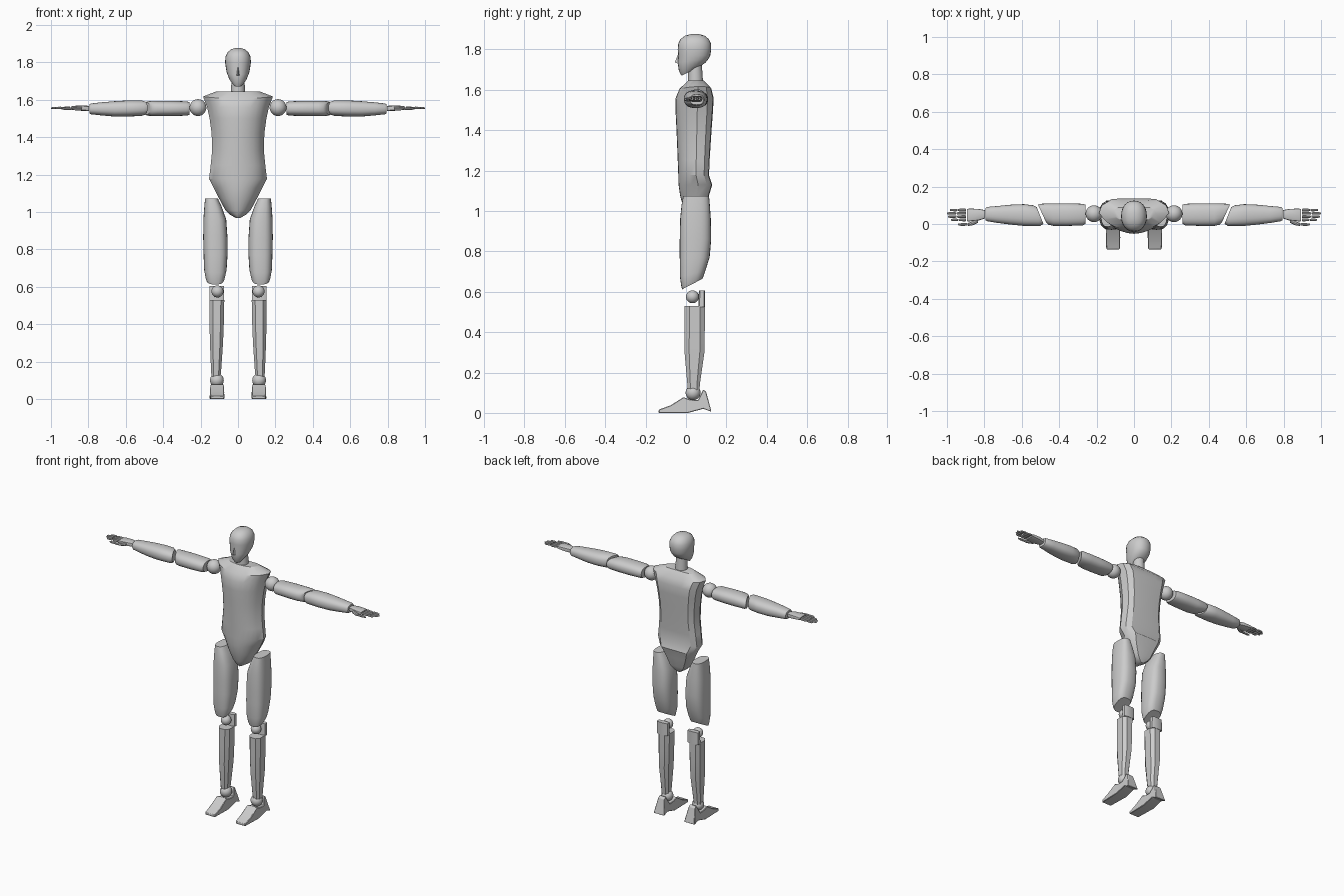
import bpy, bmesh, math
from math import sin, cos, pi, radians


def finish(name, bm, mirror=False, bevel=0.0, angle=32):
    bmesh.ops.recalc_face_normals(bm, faces=bm.faces)
    me = bpy.data.meshes.new(name)
    bm.to_mesh(me)
    bm.free()
    ob = bpy.data.objects.new(name, me)
    bpy.context.collection.objects.link(ob)
    if bevel:
        b = ob.modifiers.new("bevel", 'BEVEL')
        b.width, b.segments = bevel, 1
    if mirror:
        ob.modifiers.new("mirror", 'MIRROR').use_mirror_merge = False
    bpy.ops.object.select_all(action='DESELECT')
    ob.select_set(True)
    bpy.context.view_layer.objects.active = ob
    bpy.ops.object.shade_smooth_by_angle(angle=radians(angle))
    return ob


def skin(bm, rings):
    loops = [[bm.verts.new(p) for p in r] for r in rings]
    n = len(loops[0])
    for a, b in zip(loops, loops[1:]):
        for i in range(n):
            j = (i + 1) % n
            bm.faces.new((a[i], a[j], b[j], b[i]))
    bm.faces.new(loops[0][::-1])
    bm.faces.new(loops[-1])


def ring(axis, t, cy, ry, c, r, tilt=0.0, n=24, p=2.4, phase=0.0):
    """Superellipse section at t along an axis, tilted along y."""
    pts = []
    for i in range(n):
        a = 2 * pi * i / n + phase
        u = math.copysign(abs(cos(a)) ** (2 / p), cos(a))
        v = math.copysign(abs(sin(a)) ** (2 / p), sin(a))
        along, y, side = t + tilt * u, cy + ry * u, c + r * v
        pts.append((along, y, side) if axis == 'x' else (side, y, along))
    return pts


def limb(name, axis, rows, mirror=True, **kw):
    bm = bmesh.new()
    skin(bm, [ring(axis, *row, **kw) for row in rows])
    return finish(name, bm, mirror)


def ball(name, co, r):
    bm = bmesh.new()
    bmesh.ops.create_uvsphere(bm, u_segments=24, v_segments=14, radius=r)
    bmesh.ops.translate(bm, verts=bm.verts, vec=co)
    finish(name, bm, True)


# torso: rounded chest, faceted flanks, flat back, tapering pelvis
half = [(0, 0), (.2, .015), (.4, .06), (.6, .14), (.76, .25), (.86, .36),
        (1, .58), (.92, .84), (.72, .98), (.35, 1.0), (0, 1.0)]
section = half + [(-u, v) for u, v in half[-2:0:-1]]
body = [(.968, .012, .015, .08, 0), (.985, .042, .0, .09, 0),
        (1.01, .068, -.01, .10, 0), (1.07, .10, -.028, .112, 0),
        (1.13, .13, -.037, .130, 0), (1.177, .155, -.038, .114, 0),
        (1.25, .146, -.041, .117, 0), (1.33, .138, -.044, .122, 0),
        (1.42, .141, -.048, .128, 0), (1.50, .152, -.052, .134, 0),
        (1.56, .165, -.051, .137, 0), (1.605, .187, -.032, .125, -.012),
        (1.645, .115, .01, .09, 0)]
bm = bmesh.new()
skin(bm, [[(u * hx, yf + v * (yb - yf), z - d * u * u) for u, v in section]
          for z, hx, yf, yb, d in body])
finish("torso", bm)

# head and neck
limb("neck", 'z', [(1.63, .047, .038, 0, .038), (1.73, .045, .033, 0, .034)], False, p=2)
limb("head", 'z', [
    (1.69, .018, .040, 0, .028, .020), (1.713, .030, .065, 0, .047, .020),
    (1.745, .036, .077, 0, .060, .010), (1.77, .041, .079, 0, .065),
    (1.80, .042, .083, 0, .069), (1.83, .043, .081, 0, .067),
    (1.852, .043, .070, 0, .057), (1.868, .044, .048, 0, .040),
    (1.876, .045, .020, 0, .017)], False, p=2.2)
bm = bmesh.new()
for co in [(-.013, -.03, 1.727), (.013, -.03, 1.727), (0, -.056, 1.735),
           (0, -.037, 1.782), (0, -.02, 1.75)]:
    bm.verts.new(co)
bmesh.ops.convex_hull(bm, input=bm.verts)
finish("nose", bm)

# arms
ball("shoulder_joint", (.214, .055, 1.558), .045)
limb("upper_arm", 'x', [
    (.258, .052, .050, 1.553, .033), (.275, .050, .058, 1.553, .038),
    (.36, .050, .060, 1.553, .041), (.43, .050, .060, 1.553, .041),
    (.478, .052, .056, 1.553, .039, .022), (.491, .055, .048, 1.553, .033, .022)])
limb("forearm", 'x', [
    (.502, .045, .045, 1.555, .036, .018), (.52, .045, .055, 1.555, .042, .018),
    (.59, .048, .058, 1.553, .043), (.66, .050, .053, 1.551, .041),
    (.73, .051, .045, 1.551, .035), (.785, .053, .038, 1.551, .029),
    (.793, .053, .033, 1.551, .025)])

# hands: palm, four fingers in two segments each, thumb
limb("palm", 'x', [
    (.797, .052, .022, 1.553, .014), (.83, .050, .031, 1.555, .015),
    (.88, .048, .034, 1.556, .011), (.893, .048, .033, 1.556, .008)], n=12, p=4)
for i, tip in enumerate([.978, .995, 1.0, .985]):
    y = .022 + i * .0175
    mid = .897 + (tip - .897) * .52
    for part, a, b, r in (("lower", .897, mid - .002, .0075), ("tip", mid + .002, tip, .0065)):
        limb(f"finger_{i + 1}_{part}", 'x', [
            (a, y, r * .8, 1.556, r * .8), (a + .006, y, r, 1.556, r),
            (b - .008, y, r * .95, 1.555, r * .9), (b, y, r * .55, 1.555, r * .5)], n=8, p=2)
limb("thumb_base", 'x', [(.835, .018, .012, 1.552, .009), (.865, .003, .011, 1.552, .009),
                         (.887, -.002, .008, 1.552, .007)], n=8, p=2)
limb("thumb_tip", 'x', [(.89, -.002, .007, 1.552, .007), (.925, -.003, .007, 1.552, .007),
                        (.942, -.002, .004, 1.552, .004)], n=8, p=2)

# legs
limb("thigh", 'z', [
    (1.073, .050, .064, .142, .034), (1.03, .048, .070, .134, .046),
    (.96, .047, .076, .124, .061), (.86, .047, .078, .121, .065),
    (.77, .043, .074, .120, .064), (.69, .033, .063, .121, .060, .015),
    (.648, .031, .054, .122, .051, .024), (.638, .031, .050, .122, .046, .026)], p=2.7)
ball("knee_joint", (.110, .032, .575), .032)
limb("shin", 'z', [
    (.112, .038, .030, .118, .025), (.16, .038, .035, .117, .029),
    (.30, .042, .052, .115, .037), (.42, .043, .053, .114, .041),
    (.53, .043, .053, .113, .042)], n=8, p=2.8, phase=pi / 8)
limb("knee_back_plate", 'z', [(.525, .078, .018, .113, .041), (.605, .079, .016, .113, .040)],
     n=8, p=4, phase=pi / 8)
ball("ankle_joint", (.113, .035, .10), .037)

# feet: side profile extruded across, toe and heel prong narrowed
profile = [(-.135, 0), (-.135, .016), (-.075, .038), (-.012, .078), (.02, .066),
           (.06, .064), (.085, .116), (.100, .104), (.126, .006), (.085, .020), (.01, .0)]
bm = bmesh.new()
rows = []
for s in (-1, 1):
    row = []
    for y, z in profile:
        w = .022 if z > .09 else .036 if y < -.1 else .040 - .06 * z
        row.append((.112 + s * w, y, z))
    rows.append(row)
skin(bm, rows)
finish("foot", bm, True, bevel=.003)
